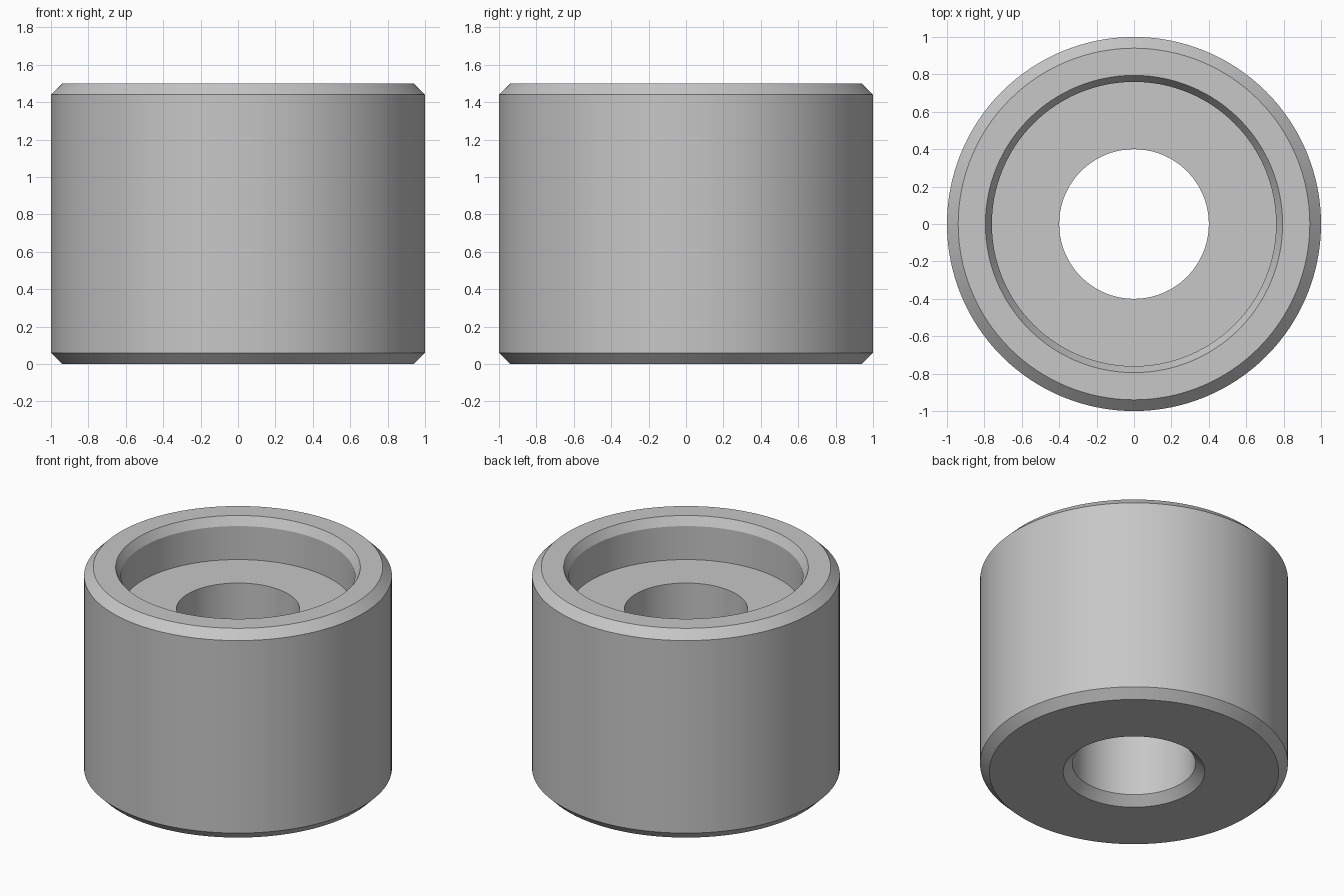
import bpy
import bmesh
import math

cube = bpy.data.objects.get("Cube")
if cube:
    bpy.data.objects.remove(cube, do_unlink=True)

SEGMENTS = 128
HEIGHT = 1.5
CHAMFER = 0.06
BORE = 0.4       # radius of the through hole
RECESS = 0.76    # radius of the top counterbore
FLOOR = 1.2      # height of the counterbore floor

# Plain grey metal
grey = bpy.data.materials.new("grey_metal")
grey.use_nodes = True
colour = (0.57, 0.57, 0.57, 1)
grey.diffuse_color = colour
grey.node_tree.nodes["Principled BSDF"].inputs["Base Color"].default_value = colour

# Closed cross-section (radius, height): outside, rim, counterbore, bore
profile = [
    (1 - CHAMFER, 0),
    (1, CHAMFER),
    (1, HEIGHT - CHAMFER),
    (1 - CHAMFER, HEIGHT),
    (RECESS + CHAMFER * math.tan(math.radians(30)), HEIGHT),
    (RECESS, HEIGHT - CHAMFER),
    (RECESS, FLOOR),
    (BORE, FLOOR),
    (BORE, CHAMFER),
    (BORE + CHAMFER, 0),
]

# Turn the cross-section around the vertical axis
bm = bmesh.new()
verts = [bm.verts.new((r, 0, z)) for r, z in profile]
edges = [bm.edges.new((v, verts[(i + 1) % len(verts)])) for i, v in enumerate(verts)]
bmesh.ops.spin(bm, geom=verts + edges, cent=(0, 0, 0), axis=(0, 0, 1),
               angle=math.tau, steps=SEGMENTS, use_merge=True)
bmesh.ops.remove_doubles(bm, verts=bm.verts, dist=0.0001)
bmesh.ops.recalc_face_normals(bm, faces=bm.faces)

mesh = bpy.data.meshes.new("counterbored_bushing")
bm.to_mesh(mesh)
bm.free()
mesh.materials.append(grey)
bushing = bpy.data.objects.new("counterbored_bushing", mesh)
bpy.context.collection.objects.link(bushing)

# Smooth walls with crisp chamfer edges
bpy.ops.object.select_all(action="DESELECT")
bushing.select_set(True)
bpy.context.view_layer.objects.active = bushing
bpy.ops.object.shade_smooth_by_angle(angle=math.radians(20))
